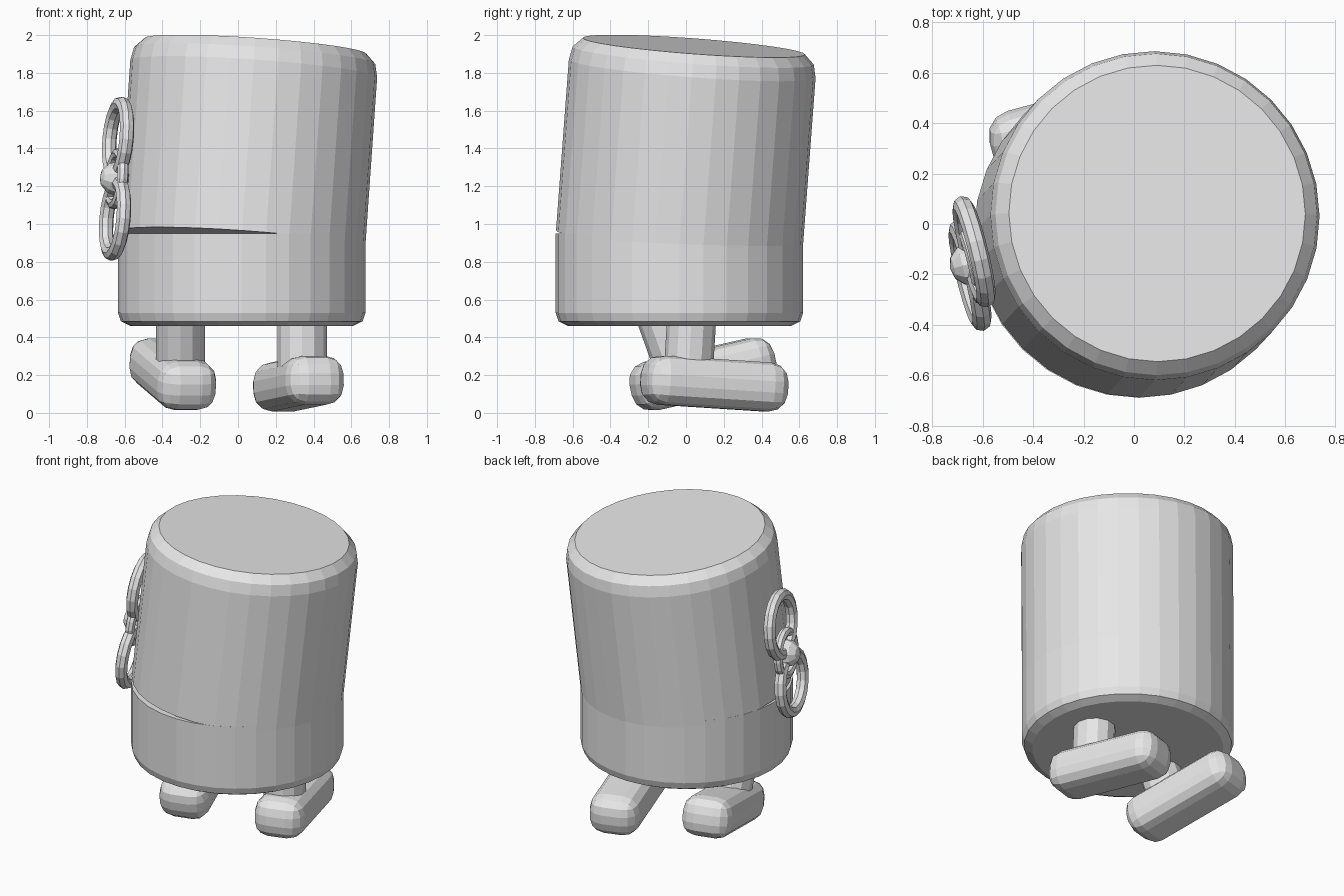
import bpy
import bmesh
from math import cos, sin, tau, radians
from mathutils import Vector

if "Cube" in bpy.data.objects:
    bpy.data.objects.remove(bpy.data.objects["Cube"])

grey = bpy.data.materials.new("plain_grey")
grey.use_nodes = True
grey.diffuse_color = (0.8, 0.8, 0.8, 1)
grey.node_tree.nodes["Principled BSDF"].inputs["Base Color"].default_value = (0.8, 0.8, 0.8, 1)

UP = Vector((0, 0, 1))


def finish(obj, name):
    obj.name = name
    obj.data.materials.append(grey)
    return obj


def lathe(name, profile, base, axis, sides):
    """Closed turned solid from (radius, height) points, along an axis from a base point."""
    bm = bmesh.new()
    rings = [[bm.verts.new((r * cos(tau * i / sides), r * sin(tau * i / sides), h))
              for i in range(sides)] for r, h in profile]
    for low, high in zip(rings, rings[1:]):
        for i in range(sides):
            j = (i + 1) % sides
            bm.faces.new((low[i], low[j], high[j], high[i]))
    bm.faces.new(rings[0][::-1])
    bm.faces.new(rings[-1])
    mesh = bpy.data.meshes.new(name)
    bm.to_mesh(mesh)
    bm.free()
    obj = bpy.data.objects.new(name, mesh)
    bpy.context.collection.objects.link(obj)
    obj.location = base
    obj.rotation_mode = 'QUATERNION'
    obj.rotation_quaternion = UP.rotation_difference(Vector(axis))
    return finish(obj, name)


def foot(name, centre, pitch, yaw):
    """Long rounded block."""
    bpy.ops.mesh.primitive_cube_add(size=1, location=centre,
                                    rotation=(radians(pitch), 0, radians(yaw)))
    obj = finish(bpy.context.object, name)
    for v in obj.data.vertices:
        v.co = (v.co.x * 0.32, v.co.y * 0.78, v.co.z * 0.26)
    bevel = obj.modifiers.new("rounding", 'BEVEL')
    bevel.width = 0.1
    bevel.segments = 3


# Body: straight lower drum, and an upper drum that tips away from it
R = 0.655
lathe("lower_body", [(0.59, 0.46), (0.64, 0.485), (R, 0.53), (R, 0.95)],
      (0.02, -0.035, 0), UP, 32)
lathe("upper_body", [(R, 0), (R, 0.91), (0.64, 0.98), (0.59, 1.03)],
      (0.02, -0.035, 0.917), (0.07, 0.075, 1), 32)

# Legs and feet in a walking pose
leg = [(0.13, 0), (0.13, 0.36)]
lathe("left_leg", leg, (0.34, 0.01, 0.17), (0, 0.06, 1), 12)
lathe("right_leg", leg, (-0.305, -0.01, 0.17), (0, -0.36, 1), 12)
foot("left_foot", (0.32, 0.15, 0.155), -3.5, 17)
foot("right_foot", (-0.345, 0.09, 0.205), 12.5, 15)

# Side key: two stacked rings, a smaller ring and a domed hub
normal = Vector((-0.97, -0.24, 0.09)).normalized()
turn = normal.to_track_quat('Z', 'Y').to_euler()
hub = Vector((-0.643, -0.157, 1.24))
half = Vector((0.008, 0.047, 0.21))
for name, centre, major, minor in (("upper_key_ring", hub + half, 0.188, 0.039),
                                   ("lower_key_ring", hub - half, 0.188, 0.039),
                                   ("hub_ring", hub, 0.135, 0.03)):
    bpy.ops.mesh.primitive_torus_add(major_radius=major, minor_radius=minor, location=centre,
                                     major_segments=18, minor_segments=8, rotation=turn)
    finish(bpy.context.object, name)
bpy.ops.mesh.primitive_uv_sphere_add(segments=10, ring_count=6, radius=0.09,
                                     location=hub, rotation=turn)
finish(bpy.context.object, "key_hub")
